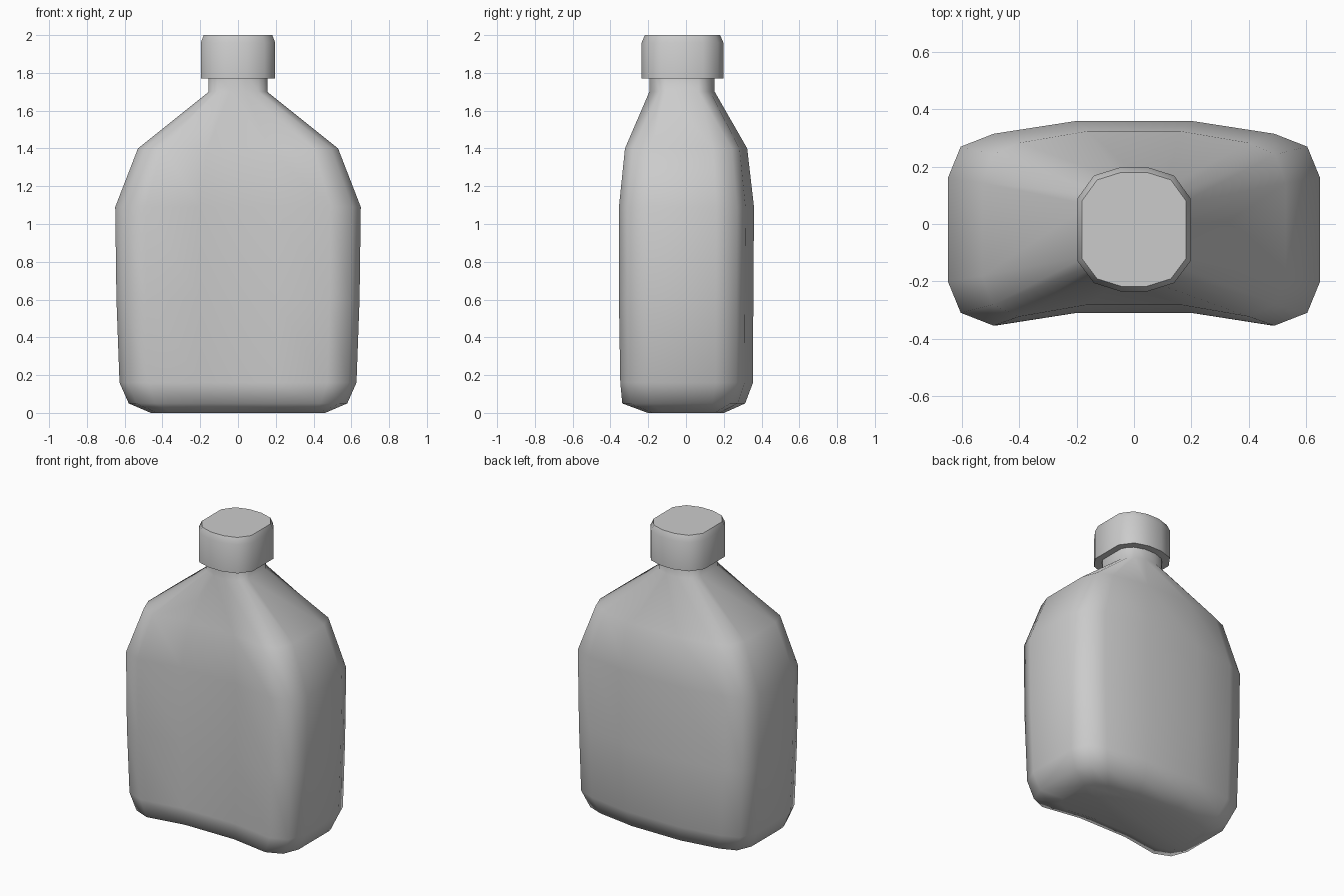
import bpy, bmesh, math

if "Cube" in bpy.data.objects:
    bpy.data.objects.remove(bpy.data.objects["Cube"])

# Half outlines (x >= 0), running from back centre round to front centre
BODY = [(0.2, 0.36), (0.49, 0.315), (0.605, 0.27), (0.65, 0.16),
        (0.65, -0.2), (0.605, -0.31), (0.49, -0.355), (0.2, -0.31)]
NECK = [(0.04, 0.152), (0.108, 0.128), (0.135, 0.1), (0.155, 0.067),
        (0.155, -0.108), (0.135, -0.14), (0.108, -0.167), (0.04, -0.194)]
CAP = [(0.048, 0.198), (0.14, 0.169), (0.197, 0.09),
       (0.197, -0.13), (0.14, -0.206), (0.048, -0.235)]


def ring(half, z, sx=1, back=1, front=1, cy=0):
    """Mirror a half outline, scaling width, back depth and front depth."""
    pts = [(x * sx, cy + (y - cy) * (back if y > cy else front), z) for x, y in half]
    return pts + [(-x, y, z) for x, y, z in reversed(pts)]


def loft(name, rings, angle):
    bm = bmesh.new()
    loops = [[bm.verts.new(p) for p in r] for r in rings]
    n = len(loops[0])
    for a, b in zip(loops, loops[1:]):
        for i in range(n):
            j = (i + 1) % n
            bm.faces.new((a[i], a[j], b[j], b[i]))
    bm.faces.new(loops[0])
    bm.faces.new(loops[-1])
    bmesh.ops.recalc_face_normals(bm, faces=bm.faces)
    mesh = bpy.data.meshes.new(name)
    bm.to_mesh(mesh)
    bm.free()
    ob = bpy.data.objects.new(name, mesh)
    bpy.context.collection.objects.link(ob)
    bpy.ops.object.select_all(action='DESELECT')
    ob.select_set(True)
    bpy.context.view_layer.objects.active = ob
    bpy.ops.object.shade_smooth_by_angle(angle=math.radians(angle))
    return ob


# Flask body with concave front, rounded base, sloping shoulders and neck
loft("flask_body", [
    ring(BODY, 0.0, 0.71, 0.56, 0.57),
    ring(BODY, 0.05, 0.89, 0.87, 0.95),
    ring(BODY, 0.16, 0.965, 0.985, 0.98),
    ring(BODY, 0.6, 0.99, 0.99, 1),
    ring(BODY, 1.09),
    ring(BODY, 1.4, 0.815, 0.9, 0.91),
    ring(NECK, 1.7),
    ring(NECK, 1.8),
], 75)

# Screw cap with a small chamfer
loft("cap", [
    ring(CAP, 1.77),
    ring(CAP, 1.96),
    ring(CAP, 2.0, 0.92, 0.92, 0.92, -0.02),
], 40)
